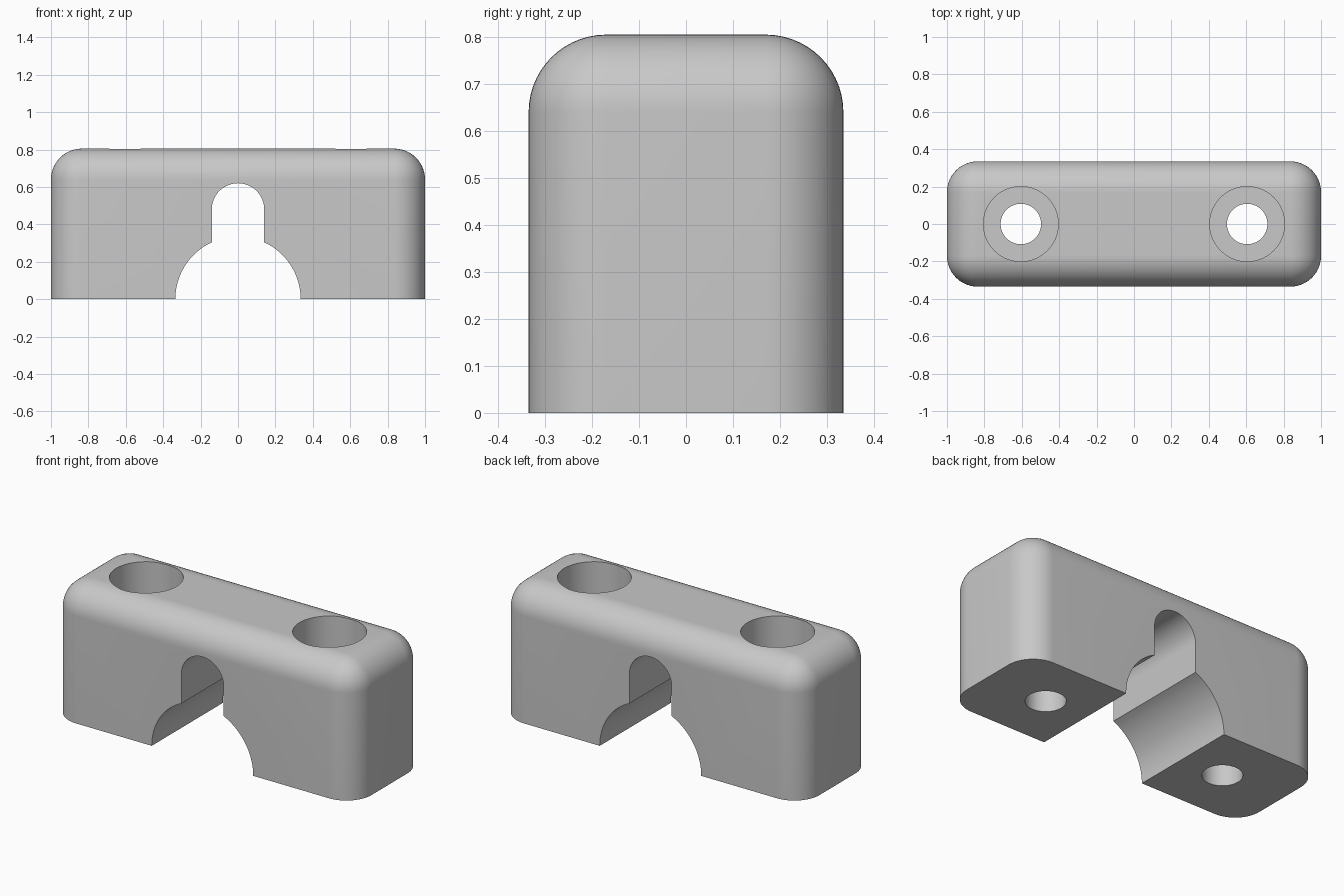
import bpy, bmesh, math

cube = bpy.data.objects.get("Cube")
if cube:
    bpy.data.objects.remove(cube, do_unlink=True)

HALF_DEPTH, HEIGHT, FILLET = 0.335, 0.805, 0.165
SCREW_X, BORE_FLOOR = 0.605, 0.4

grey = bpy.data.materials.new("light grey")
grey.use_nodes = True
colour = (0.58, 0.58, 0.58, 1)
grey.diffuse_color = colour
grey.node_tree.nodes["Principled BSDF"].inputs["Base Color"].default_value = colour


def make_object(name, bm):
    bmesh.ops.recalc_face_normals(bm, faces=bm.faces[:])
    mesh = bpy.data.meshes.new(name)
    bm.to_mesh(mesh)
    bm.free()
    mesh.materials.append(grey)
    obj = bpy.data.objects.new(name, mesh)
    bpy.context.collection.objects.link(obj)
    return obj


def cylinder(name, radius, x, z0, z1):
    bm = bmesh.new()
    bmesh.ops.create_cone(bm, cap_ends=True, segments=96, radius1=radius,
                          radius2=radius, depth=z1 - z0)
    bmesh.ops.translate(bm, vec=(x, 0, (z0 + z1) / 2), verts=bm.verts)
    return make_object(name, bm)


def arc(radius, z, start, end, steps):
    angles = [math.radians(start + (end - start) * i / steps) for i in range(steps + 1)]
    return [(radius * math.cos(a), z + radius * math.sin(a)) for a in angles]


# Clamp body: a block rounded on every edge except the base
bm = bmesh.new()
bmesh.ops.create_cube(bm, size=1)
bmesh.ops.scale(bm, vec=(2, 2 * HALF_DEPTH, HEIGHT), verts=bm.verts)
bmesh.ops.translate(bm, vec=(0, 0, HEIGHT / 2), verts=bm.verts)
edges = [e for e in bm.edges if any(v.co.z > 0.1 for v in e.verts)]
bmesh.ops.bevel(bm, geom=edges, offset=FILLET, segments=14, profile=0.5,
                affect='EDGES', clamp_overlap=False)
body = make_object("clamp_body", bm)

# Keyhole channel: a wide round pipe seat with a narrow arched slot above
PIPE_R, SLOT_R, SLOT_Z = 0.335, 0.14, 0.48
meet = math.degrees(math.acos(SLOT_R / PIPE_R))
profile = [(-PIPE_R, -0.1), (PIPE_R, -0.1)]
profile += arc(PIPE_R, 0, 0, meet, 24)
profile += arc(SLOT_R, SLOT_Z, 0, 180, 40)
profile += arc(PIPE_R, 0, 180 - meet, 180, 24)
bm = bmesh.new()
face = bm.faces.new([bm.verts.new((x, -0.5, z)) for x, z in profile])
extruded = bmesh.ops.extrude_face_region(bm, geom=[face])["geom"]
bmesh.ops.translate(bm, vec=(0, 1, 0),
                    verts=[v for v in extruded if isinstance(v, bmesh.types.BMVert)])
cutters = [make_object("channel_cutter", bm)]

# Counterbored screw holes
for side, x in (("left", SCREW_X), ("right", -SCREW_X)):
    cutters.append(cylinder(side + "_screw_hole_cutter", 0.108, x, -0.1, 0.6))
    cutters.append(cylinder(side + "_counterbore_cutter", 0.2, x, BORE_FLOOR, 1))

for cutter in cutters:
    cutter.hide_render = True
    cutter.hide_viewport = True
    cut = body.modifiers.new(cutter.name, 'BOOLEAN')
    cut.operation = 'DIFFERENCE'
    cut.solver = 'EXACT'
    cut.object = cutter

# Apply the cuts, drop the cutters and smooth the rounded surfaces
bpy.context.view_layer.update()
cut_mesh = bpy.data.meshes.new_from_object(
    body.evaluated_get(bpy.context.evaluated_depsgraph_get()))
body.modifiers.clear()
body.data = cut_mesh
for cutter in cutters:
    bpy.data.objects.remove(cutter, do_unlink=True)

bpy.ops.object.select_all(action='DESELECT')
body.select_set(True)
bpy.context.view_layer.objects.active = body
bpy.ops.object.shade_smooth_by_angle(angle=math.radians(25))
